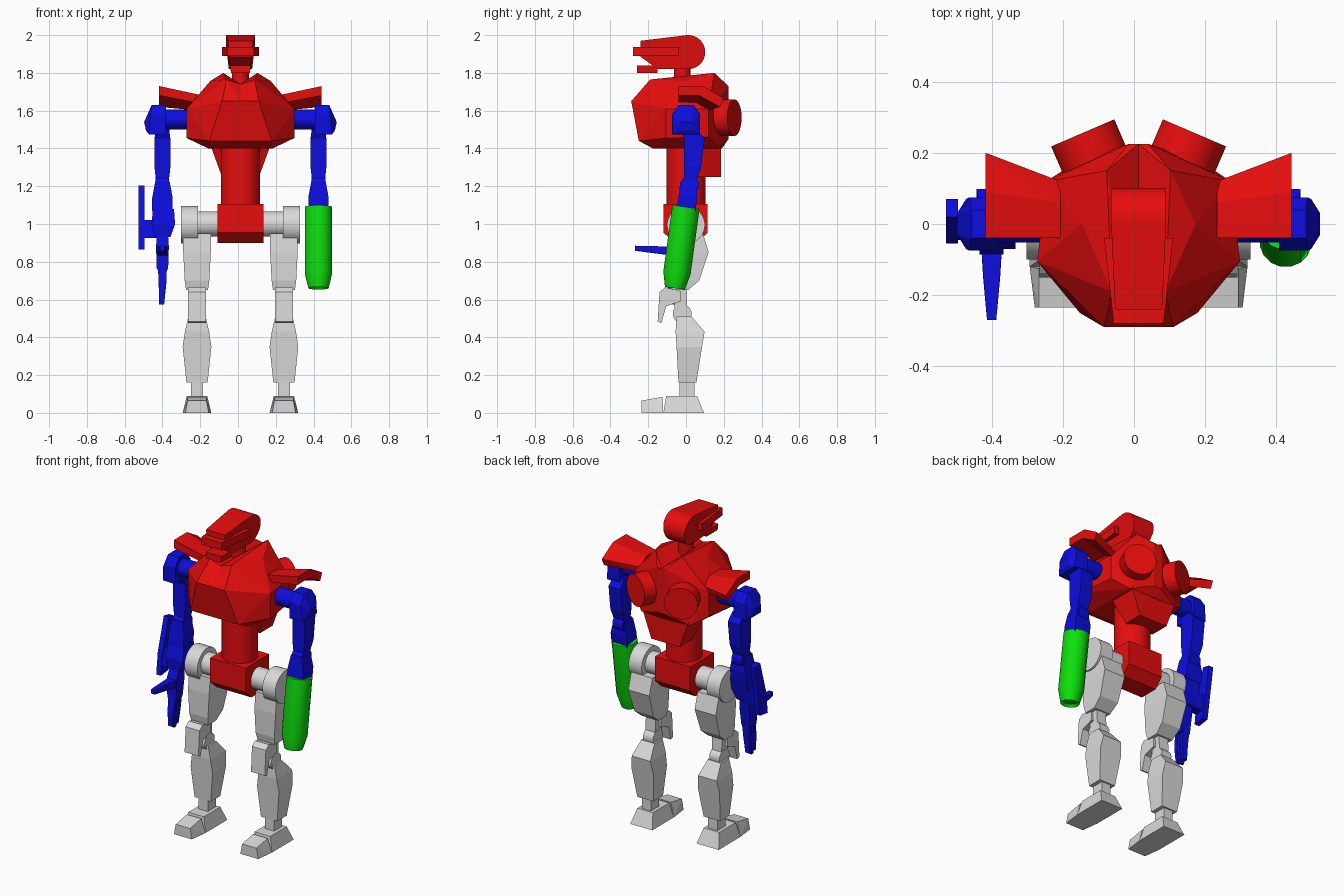
import bpy, bmesh, math
from mathutils import Vector

CX = 0.013  # body axis


def material(name, color):
    m = bpy.data.materials.new(name)
    m.diffuse_color = (*color, 1)
    return m


RED = material("red", (0.8, 0.004, 0.004))
BLUE = material("blue", (0.004, 0.004, 0.75))
GREEN = material("green", (0.004, 0.75, 0.004))
GREY = material("light grey", (0.7, 0.7, 0.7))


def finish(name, bm, mat, smooth=False):
    bmesh.ops.recalc_face_normals(bm, faces=bm.faces)
    me = bpy.data.meshes.new(name)
    bm.to_mesh(me)
    bm.free()
    me.materials.append(mat)
    ob = bpy.data.objects.new(name, me)
    bpy.context.collection.objects.link(ob)
    if smooth:
        bpy.ops.object.select_all(action='DESELECT')
        ob.select_set(True)
        bpy.context.view_layer.objects.active = ob
        bpy.ops.object.shade_smooth_by_angle(angle=math.radians(35))
    return ob


def hull(name, pts, mat, s=1):
    """Convex solid; s mirrors it about the body axis."""
    bm = bmesh.new()
    for x, y, z in pts:
        bm.verts.new((CX + s * x, y, z))
    r = bmesh.ops.convex_hull(bm, input=bm.verts)
    junk = set(r["geom_interior"]) | set(r["geom_unused"])
    bmesh.ops.delete(bm, geom=[v for v in junk if isinstance(v, bmesh.types.BMVert)], context='VERTS')
    bmesh.ops.dissolve_limit(bm, angle_limit=0.02, verts=bm.verts, edges=bm.edges)
    return finish(name, bm, mat)


def prism(name, profile, x0, x1, mat, s=1, smooth=False):
    """Side profile (y, z) extruded along x."""
    bm = bmesh.new()
    a = [bm.verts.new((CX + s * x0, y, z)) for y, z in profile]
    b = [bm.verts.new((CX + s * x1, y, z)) for y, z in profile]
    n = len(a)
    bm.faces.new(a)
    bm.faces.new(b[::-1])
    for i in range(n):
        bm.faces.new((a[i], b[i], b[(i + 1) % n], a[(i + 1) % n]))
    return finish(name, bm, mat, smooth)


def loft(name, rings, mat, s=1):
    """Box-section limb; each ring is z, x centre, half width, front y, back y."""
    bm = bmesh.new()
    rows = [[bm.verts.new((CX + s * (x + a * h), y, z))
             for a, y in ((-1, f), (1, f), (1, b), (-1, b))] for z, x, h, f, b in rings]
    bm.faces.new(rows[0])
    bm.faces.new(rows[-1])
    for p, q in zip(rows, rows[1:]):
        for i in range(4):
            j = (i + 1) % 4
            bm.faces.new((p[i], p[j], q[j], q[i]))
    return finish(name, bm, mat)


def tube(name, stations, mat, s=1, n=24):
    """Round solid through (point, radius) stations on a straight axis."""
    pts = [Vector((CX + s * p[0], p[1], p[2])) for p, _ in stations]
    rot = (pts[-1] - pts[0]).to_track_quat('Z', 'Y')
    bm = bmesh.new()
    rows = []
    for c, (_, r) in zip(pts, stations):
        rows.append([bm.verts.new(c + rot @ Vector((r * math.cos(t), r * math.sin(t), 0)))
                     for t in (2 * math.pi * (i + 0.5) / n for i in range(n))])
    bm.faces.new(rows[0])
    bm.faces.new(rows[-1])
    for p, q in zip(rows, rows[1:]):
        for i in range(n):
            j = (i + 1) % n
            bm.faces.new((p[i], p[j], q[j], q[i]))
    return finish(name, bm, mat, True)


# Head: rounded back, flat snout, visor and jaw
arc = [(0.012 + 0.09 * math.cos(t), 1.91 + 0.09 * math.sin(t))
       for t in (math.radians(-90 + 187 * i / 14) for i in range(15))]
head = prism("head", arc + [(-0.24, 1.97), (-0.24, 1.885), (-0.15, 1.82)], -0.077, 0.077, RED, smooth=True)
for v in head.data.vertices:  # taper toward the snout and chin
    k = 1 - 0.14 * max(0, -v.co.y) / 0.24 - 0.2 * max(0, 1.95 - v.co.z) / 0.13
    v.co.x = CX + (v.co.x - CX) * k
hull("visor", [(a * w, y, z) for a in (-1, 1) for w, y in ((0.097, -0.04), (0.07, -0.28))
               for z in (1.89, 1.937)], RED)
loft("jaw", [(1.80, 0, 0.05, -0.26, -0.15), (1.84, 0, 0.055, -0.26, -0.15)], RED)
tube("neck", [((0, -0.02, 1.68), 0.045), ((0, -0.02, 1.85), 0.045)], RED)

# Waist and pelvis
tube("waist", [((0, 0, 1.05), 0.104), ((0, 0, 1.45), 0.104)], RED, n=32)
prism("pelvis", [(-0.12, 1.105), (0.115, 1.105), (0.115, 0.955), (0.06, 0.9), (-0.06, 0.9), (-0.12, 0.955)],
      -0.122, 0.122, RED)
loft("back_skirt", [(1.25, 0, 0.098, 0.06, 0.185), (1.42, 0, 0.16, 0.0, 0.185)], RED)

CHEST = [(0, -.29, 1.65), (.097, -.29, 1.65), (0, -.25, 1.44), (.165, -.25, 1.44),
         (0, -.175, 1.40), (.165, -.175, 1.40), (.285, -.105, 1.455), (.285, -.105, 1.61),
         (.258, .12, 1.61), (.258, .12, 1.46), (.17, .18, 1.40), (0, .19, 1.40),
         (0, .225, 1.73), (.027, .225, 1.73), (.027, .225, 1.45), (0, .225, 1.45),
         (.09, .15, 1.80), (.16, 0, 1.757), (.075, -.19, 1.765), (0, -.19, 1.74)]

for s, side in ((-1, "right"), (1, "left")):
    # Chest half, thruster and shoulder fin
    hull(side + "_chest", CHEST, RED, s)
    tube(side + "_thruster", [((0.09, 0.10, 1.563), 0.097), ((0.157, 0.256, 1.563), 0.097)], RED, s, 32)
    hull(side + "_fin_front", [(0.43, -.04, 1.73), (0.43, -.04, 1.68), (0.43, .09, 1.73), (0.43, .07, 1.68),
                               (0.22, -.04, 1.685), (0.22, -.04, 1.64), (0.22, .06, 1.685), (0.22, .05, 1.64)], RED, s)
    hull(side + "_fin_back", [(0.43, .09, 1.73), (0.43, .07, 1.68), (0.43, .20, 1.665), (0.43, .18, 1.62),
                              (0.22, .06, 1.685), (0.22, .05, 1.64), (0.22, .12, 1.64), (0.22, .11, 1.60)], RED, s)

    # Hip and leg
    X = 0.23
    tube(side + "_hip_axle", [((0.08, 0, 1.0), 0.066), ((0.25, 0, 1.0), 0.066)], GREY, s)
    tube(side + "_hip_joint", [((0.225, 0, 0.995), 0.1), ((0.315, 0, 0.995), 0.1)], GREY, s, 28)
    loft(side + "_thigh", [(0.65, X, 0.058, -0.07, 0.01), (0.70, X, 0.065, -0.08, 0.07),
                           (0.85, X, 0.073, -0.08, 0.12), (0.95, X, 0.073, -0.07, 0.09)], GREY, s)
    loft(side + "_knee_link", [(0.50, X, 0.032, -0.06, 0.01), (0.67, X, 0.035, -0.06, 0.0)], GREY, s)
    tube(side + "_knee_joint", [((X - 0.035, -0.02, 0.525), 0.05), ((X + 0.035, -0.02, 0.525), 0.05)], GREY, s)
    prism(side + "_knee_guard", [(-0.11, 0.665), (-0.03, 0.645), (-0.03, 0.59), (-0.105, 0.565),
                                 (-0.13, 0.475), (-0.15, 0.485), (-0.14, 0.64)], X - 0.048, X + 0.048, GREY, s)
    loft(side + "_shin", [(0.16, X, 0.056, -0.04, 0.055), (0.35, X, 0.076, -0.05, 0.085),
                          (0.43, X, 0.064, -0.055, 0.098), (0.51, X, 0.046, -0.05, 0.03)], GREY, s)
    loft(side + "_ankle", [(0.07, X, 0.032, -0.035, 0.045), (0.18, X, 0.032, -0.035, 0.045)], GREY, s)
    loft(side + "_heel", [(0, X, 0.076, -0.12, 0.095), (0.09, X, 0.054, -0.105, 0.058)], GREY, s)
    hull(side + "_toe", [(X + a * w, y, z) for a in (-1, 1) for w, y, z in
                         ((0.076, -.12, 0), (0.062, -.235, 0), (0.05, -.235, 0.065), (0.05, -.125, 0.085))], GREY, s)

    # Shoulder and arm
    A = 0.413
    tube(side + "_shoulder_axle", [((0.25, 0, 1.553), 0.053), ((0.43, 0, 1.553), 0.053)], BLUE, s)
    hull(side + "_shoulder_cap", [(x, a * h, z) for a in (-1, 1) for x, h, z in
                                  ((.395, .075, 1.475), (.395, .075, 1.58), (.395, .04, 1.63), (.47, .04, 1.63),
                                   (.475, .075, 1.575), (.485, .07, 1.475), (.51, .03, 1.54), (.5, .035, 1.495))],
         BLUE, s)
    loft(side + "_upper_arm", [(1.23, A, 0.034, -0.01, 0.055), (1.30, A, 0.042, -0.01, 0.08),
                               (1.45, A, 0.042, -0.01, 0.098), (1.50, A, 0.036, -0.03, 0.06)], BLUE, s)
    tube(side + "_elbow", [((A - 0.036, 0.02, 1.205), 0.05), ((A + 0.036, 0.02, 1.205), 0.05)], BLUE, s, 12)
    loft(side + "_forearm", [(1.07, A, 0.054, -0.05, 0.05), (1.14, A, 0.054, -0.04, 0.06),
                             (1.225, A, 0.038, -0.03, 0.055)], BLUE, s)

# Green cannon on the left arm
tube("arm_cannon", [((A, 0.0, 1.09), 0.074), ((A, -0.048, 0.74), 0.074),
                    ((A, -0.059, 0.66), 0.054), ((A, -0.057, 0.675), 0.04)], GREEN, 1, 16)

# Right lower arm, hand and fingers
loft("lower_arm", [(0.93, A, 0.042, -0.065, 0.01), (1.0, A - 0.005, 0.062, -0.07, 0.03),
                   (1.08, A - 0.005, 0.056, -0.05, 0.05)], BLUE, -1)
loft("hand", [(0.76, A, 0.03, -0.085, -0.02), (0.88, A, 0.034, -0.085, -0.005), (0.94, A, 0.03, -0.06, 0.0)], BLUE, -1)
for i, y in enumerate((-0.085, -0.06, -0.035)):
    loft("finger_%d" % i, [(0.575 + 0.015 * abs(i - 1), A + 0.004, 0.013, y - 0.012, y + 0.006),
                           (0.68, A, 0.02, y - 0.012, y + 0.01), (0.78, A, 0.024, y, y + 0.02)], BLUE, -1)
hull("thumb", [(A + a * w, y, z) for a in (-1, 1) for w, y, z in
               ((0.03, -.05, .88), (0.03, -.05, .83), (0.024, -.15, .845), (0.024, -.15, .878),
                (0.013, -.27, .858), (0.013, -.27, .885))], BLUE, -1)

# Forearm side plate and its bracket
prism("arm_plate", [(0.02, 1.205), (0.07, 1.195), (0.02, 0.875), (-0.055, 0.865), (-0.04, 1.0)], 0.508, 0.541, BLUE, -1)
loft("plate_bracket", [(0.925, 0.475, 0.04, -0.045, 0.015), (1.02, 0.475, 0.04, -0.03, 0.03)], BLUE, -1)
